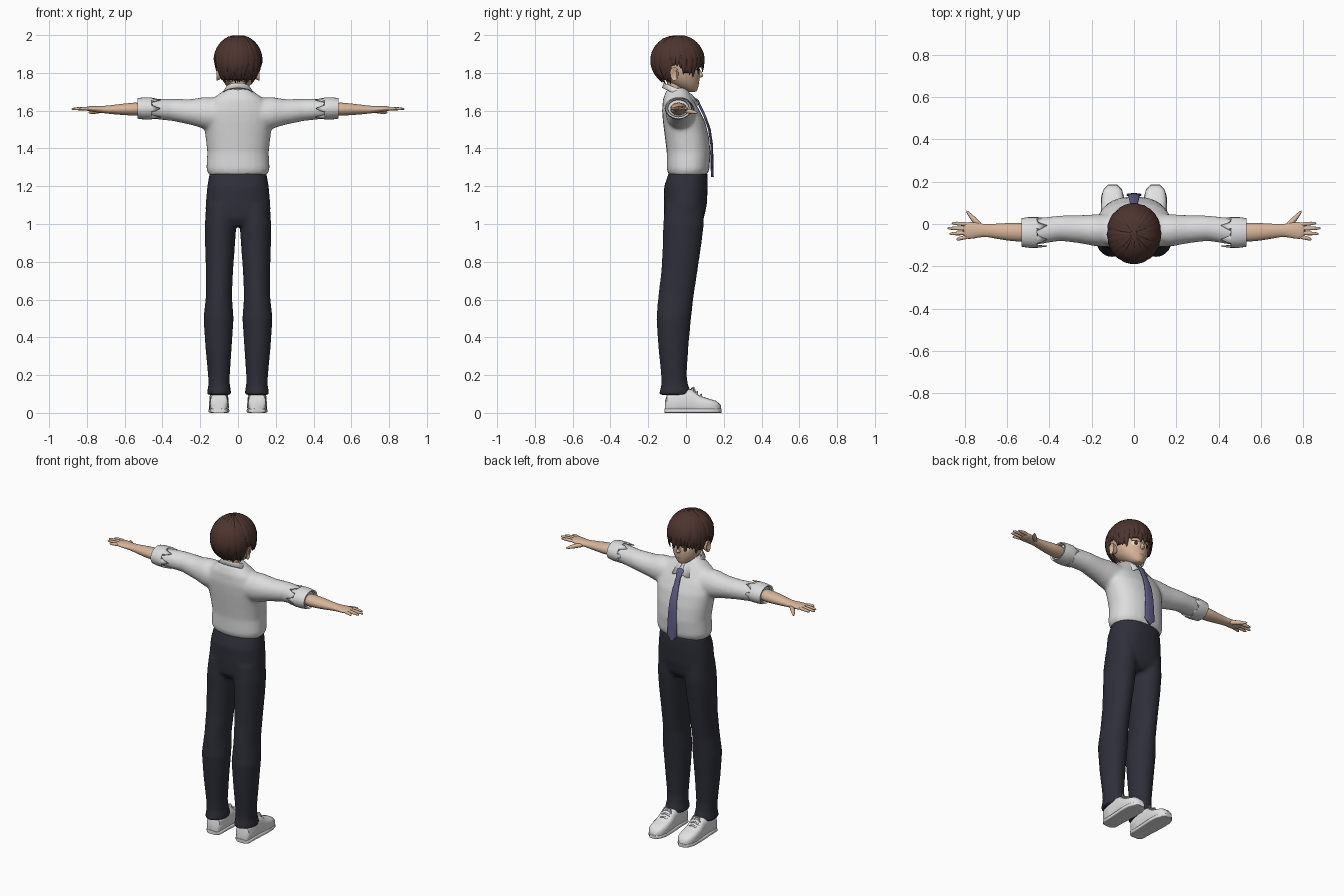
import bpy, bmesh, math, random
from mathutils import Vector

random.seed(4)
if "Cube" in bpy.data.objects:
    bpy.data.objects.remove(bpy.data.objects["Cube"])


def material(name, rgb):
    mat = bpy.data.materials.new(name)
    mat.use_nodes = True
    mat.diffuse_color = (*rgb, 1)
    mat.node_tree.nodes["Principled BSDF"].inputs["Base Color"].default_value = (*rgb, 1)
    return mat


SKIN = material("skin", (.68, .46, .32))
HAIR = material("brown hair", (.075, .035, .028))
SHIRT = material("white shirt", (.72, .72, .73))
TROUSER = material("dark trousers", (.027, .028, .04))
TIE = material("purple tie", (.12, .11, .25))
SHOE = material("white shoe", (.76, .76, .76))
EYE = material("eye white", (.8, .8, .8))
IRIS = material("dark brown", (.05, .02, .015))
LIP = material("lip", (.4, .17, .13))


def finish(bm, name, mat, mirror=False, subsurf=0, voxel=0, solid=0, angle=50):
    """Turn a bmesh into a smooth object with the usual modifiers."""
    bmesh.ops.recalc_face_normals(bm, faces=bm.faces)
    mesh = bpy.data.meshes.new(name)
    bm.to_mesh(mesh)
    bm.free()
    mesh.materials.append(mat)
    for poly in mesh.polygons:
        poly.use_smooth = True
    mesh.set_sharp_from_angle(angle=math.radians(angle))
    obj = bpy.data.objects.new(name, mesh)
    bpy.context.collection.objects.link(obj)
    if solid:
        mod = obj.modifiers.new("thickness", 'SOLIDIFY')
        mod.thickness, mod.offset = solid, 0
    if subsurf:
        mod = obj.modifiers.new("smooth", 'SUBSURF')
        mod.levels = mod.render_levels = subsurf
    if mirror:
        mod = obj.modifiers.new("mirror", 'MIRROR')
        mod.use_mirror_merge = False
    if voxel:
        mod = obj.modifiers.new("fuse", 'REMESH')
        mod.mode, mod.voxel_size, mod.use_smooth_shade = 'VOXEL', voxel, True
        mod = obj.modifiers.new("relax", 'SMOOTH')
        mod.factor, mod.iterations = .5, 8
    return obj


def skin_rings(bm, rings, caps=True, closed=True):
    """Bridge rows of points into a surface."""
    rows = [[bm.verts.new(p) for p in ring] for ring in rings]
    n = len(rows[0])
    for a, b in zip(rows, rows[1:]):
        for i in range(n if closed else n - 1):
            j = (i + 1) % n
            bm.faces.new((a[i], a[j], b[j], b[i]))
    if caps:
        bm.faces.new(rows[0])
        bm.faces.new(rows[-1])


def oval(centre, u, v, n=24, power=2.0):
    """Superellipse ring spanned by the half axes u and v."""
    pts = []
    for i in range(n):
        c, s = math.cos(math.tau * i / n), math.sin(math.tau * i / n)
        e = 2 / power
        pts.append(centre + u * math.copysign(abs(c) ** e, c) + v * math.copysign(abs(s) ** e, s))
    return pts


def upright(bm, rows, n=24, power=2.0):
    """Loft along z; rows are z, x, y, half width, half depth."""
    skin_rings(bm, [oval(Vector((x, y, z)), Vector((w, 0, 0)), Vector((0, d, 0)), n, power)
                    for z, x, y, w, d in rows])


def sideways(bm, rows, n=24, power=2.0):
    """Loft along x; rows are x, y, z, half depth, half height."""
    skin_rings(bm, [oval(Vector((x, y, z)), Vector((0, d, 0)), Vector((0, 0, h)), n, power)
                    for x, y, z, d, h in rows])


def tube(bm, points, radii, n=8):
    """Round tapering tube through points."""
    points = [Vector(p) for p in points]
    rings = []
    for i, p in enumerate(points):
        t = points[min(i + 1, len(points) - 1)] - points[max(i - 1, 0)]
        u = t.cross(Vector((0, 0, 1))).normalized()
        rings.append(oval(p, u * radii[i], u.cross(t).normalized() * radii[i], n))
    skin_rings(bm, rings)


# Shirt: torso and sleeves fused into one smooth surface
bm = bmesh.new()
upright(bm, [(1.26, 0, .01, .155, .102), (1.29, 0, .011, .168, .113), (1.38, 0, .014, .163, .116),
             (1.46, 0, .005, .172, .117), (1.54, 0, -.01, .183, .112), (1.6, 0, -.027, .18, .1),
             (1.66, 0, -.042, .14, .08), (1.7, 0, -.045, .085, .062), (1.72, 0, -.045, .06, .045)],
        power=2.3)
sideways(bm, [(.05, -.03, 1.575, .08, .09), (.18, -.03, 1.588, .076, .084),
              (.25, -.025, 1.593, .067, .068), (.35, -.02, 1.604, .06, .058),
              (.46, -.035, 1.61, .063, .053), (.52, -.04, 1.61, .06, .046)])
finish(bm, "shirt", SHIRT, mirror=True, voxel=.01)

# Rolled cuffs with a jagged fold
bm = bmesh.new()
rings = []
for x, swell in ((.44, .96), (.46, 1.05), (.5, 1.04), (.53, .98), (.525, .85)):
    ring = oval(Vector((x, -.04, 1.612)), Vector((0, .067 * swell, 0)), Vector((0, 0, .054 * swell)))
    if x < .45:
        for i, p in enumerate(ring):
            p.x += (-.03, .0, .035, .01)[i % 4]
    rings.append(ring)
skin_rings(bm, rings, caps=False)
finish(bm, "sleeve_cuffs", SHIRT, mirror=True, solid=.005)

# Folded collar with two pointed wings, open at the front
bm = bmesh.new()
rings = [[], [], []]
for i in range(41):
    a = math.radians(8 + 344 * i / 40)
    c, s = math.cos(a), math.sin(a)
    wing = max(0, 1 - abs(min(a, math.tau - a) - .5) / .45)
    flare = 1 + .45 * max(0, c)
    rings[0].append((.056 * s, -.045 + .055 * c, 1.69 - .03 * c))
    rings[1].append((.066 * s, -.045 + .066 * c * (1 + .1 * flare), 1.715 - .03 * c))
    rings[2].append((.084 * s * flare, -.045 + .08 * c * flare, 1.685 - .035 * c - .035 * wing))
skin_rings(bm, rings, caps=False, closed=False)
finish(bm, "collar", SHIRT, solid=.005)

# Tie
bm = bmesh.new()
upright(bm, [(z, 0, y, w, .007) for z, y, w in
             ((1.665, .05, .02), (1.655, .06, .024), (1.62, .076, .015), (1.57, .1, .019),
              (1.5, .124, .025), (1.42, .136, .029), (1.34, .138, .033), (1.285, .138, .036),
              (1.25, .14, .004))], n=12, power=3)
finish(bm, "tie", TIE)

# Trousers: hips and legs fused
bm = bmesh.new()
upright(bm, [(1.275, 0, .012, .15, .102), (1.2, 0, 0, .163, .116), (1.1, 0, -.004, .172, .114),
             (1.03, 0, -.01, .172, .105), (.99, 0, -.01, .1, .08)], power=2.3)
upright(bm, [(1.1, .085, -.008, .082, .105), (1.0, .092, -.013, .084, .108), (.9, .095, -.02, .08, .103),
             (.75, .098, -.035, .072, .096), (.62, .101, -.053, .069, .094), (.5, .103, -.065, .08, .092),
             (.35, .103, -.067, .07, .08), (.2, .101, -.064, .058, .068), (.15, .1, -.06, .057, .071),
             (.095, .1, -.056, .066, .088)])
finish(bm, "trousers", TROUSER, mirror=True, voxel=.01)

# Shoes: uppers, soles and laces
bm = bmesh.new()
for grow, rows in ((0, ((-.112, .03, .06), (-.1, .045, .1), (-.03, .048, .13), (.03, .05, .125),
                        (.07, .052, .092), (.12, .053, .075), (.16, .045, .064), (.185, .02, .04))),
                   (.003, ((-.115, .028, .022), (-.1, .044, .022), (-.03, .046, .022), (.07, .052, .022),
                           (.13, .051, .022), (.165, .04, .022), (.187, .018, .022)))):
    skin_rings(bm, [oval(Vector((.101, y, h / 2)), Vector((w + grow, 0, 0)), Vector((0, 0, h / 2)),
                         power=3 if not grow else 6) for y, w, h in rows])
for k in range(3):
    y, z = .035 + .02 * k, .122 - .014 * k
    tube(bm, [(.07, y, z - .012), (.1, y + .005, z + .003), (.132, y, z - .012)], [.005] * 3)
for side in (-1, 1):
    tube(bm, [(.1, .03, .13), (.1 + side * .02, .04, .135), (.1 + side * .03, .05, .11)], [.004] * 3)
finish(bm, "shoes", SHOE, mirror=True)

# Forearms with hands
bm = bmesh.new()
sideways(bm, [(.48, -.04, 1.61, .05, .04), (.6, -.038, 1.607, .043, .032), (.7, -.03, 1.605, .028, .02),
              (.73, -.03, 1.607, .034, .018), (.78, -.03, 1.61, .043, .015), (.81, -.032, 1.611, .036, .01)])
for y, tip_x, tip_y in ((-.002, .862, .004), (-.022, .882, -.02), (-.042, .872, -.046), (-.06, .84, -.073)):
    tube(bm, [(.78, y, 1.61), (.82, (y + tip_y) / 2, 1.612), (tip_x - .008, tip_y, 1.609), (tip_x, tip_y, 1.608)],
         [.011, .0105, .008, .003])
tube(bm, [(.715, -.02, 1.602), (.75, .014, 1.597), (.775, .042, 1.592), (.792, .064, 1.589)],
     [.014, .015, .011, .004])
finish(bm, "arms_and_hands", SKIN, mirror=True, subsurf=1)

# Neck, head and nose
bm = bmesh.new()
upright(bm, [(1.62, 0, -.045, .05, .045), (1.69, 0, -.05, .045, .045), (1.77, 0, -.055, .046, .048)])
finish(bm, "neck", SKIN)
bm = bmesh.new()
upright(bm, [(1.698, 0, .034, .02, .022), (1.712, 0, .015, .042, .047), (1.745, 0, -.01, .076, .081),
             (1.78, 0, -.026, .092, .099), (1.82, 0, -.036, .102, .108), (1.87, 0, -.042, .106, .118),
             (1.92, 0, -.045, .1, .112), (1.96, 0, -.045, .075, .085), (1.98, 0, -.045, .03, .035)])
head = finish(bm, "head", SKIN, subsurf=1)
bm = bmesh.new()
upright(bm, [(1.822, 0, .066, .005, .006), (1.795, 0, .074, .01, .014), (1.783, 0, .078, .012, .017),
             (1.774, 0, .068, .008, .01)], n=12)
finish(bm, "nose", SKIN, subsurf=1)

# Ears
bm = bmesh.new()
skin_rings(bm, [oval(Vector((x, -.056 - g, 1.795)), Vector((0, d, 0)), Vector((0, 0, h)), 16)
                for x, g, d, h in ((.088, 0, .014, .024), (.106, .004, .02, .034), (.114, .006, .021, .036),
                                   (.114, .006, .015, .028), (.107, .004, .01, .02))])
finish(bm, "ears", SKIN, mirror=True)


def face_plate(name, mat, x, z, w, h, lift, mirror=True):
    """Thin oval wrapped onto the face."""
    bm = bmesh.new()
    skin_rings(bm, [oval(Vector((x, .12, z)), Vector((w * f, 0, 0)), Vector((0, 0, h * f)))
                    for f in (1, .6, .2)], caps=False)
    bm.faces.new([v for v in bm.verts][-24:])
    obj = finish(bm, name, mat)
    wrap = obj.modifiers.new("wrap", 'SHRINKWRAP')
    wrap.target, wrap.wrap_method, wrap.offset = head, 'PROJECT', lift
    wrap.use_project_y, wrap.use_negative_direction, wrap.use_positive_direction = True, True, False
    if mirror:
        obj.modifiers.new("mirror", 'MIRROR').use_mirror_merge = False


# Face details
face_plate("eye_whites", EYE, .041, 1.803, .02, .014, .002)
face_plate("irises", IRIS, .04, 1.803, .01, .013, .004)
face_plate("lashes", IRIS, .042, 1.817, .023, .004, .005)
face_plate("mouth", LIP, 0, 1.742, .018, .0025, .002, mirror=False)


def hair_end(a):
    """Height of the hair edge by angle from the face."""
    deg = abs(math.degrees((a + math.pi) % math.tau - math.pi))
    return 1.815 if deg < 52 else 1.785 if deg < 76 else 1.83 if deg < 108 else 1.75


def scalp(a, t, end, lift=0.0):
    """Point on the hair shell, from crown to edge."""
    arc = .128 * math.pi / 2
    s = t * (arc + 1.865 - end)
    theta = min(s, arc) / .128
    d = max(0, s - arc)
    r = math.sin(theta) * (1 - (.24 - .16 * math.cos(a)) * (d / .115) ** 2)
    return Vector(((.119 + lift) * r * math.sin(a), -.045 + (.134 + lift) * r * math.cos(a),
                   1.865 + (.127 + lift) * math.cos(theta) - d))


# Hair: a cap under two layers of tapering locks
bm = bmesh.new()
skin_rings(bm, [[scalp(math.tau * i / 48, t / 12, hair_end(math.tau * i / 48) + .015) for i in range(48)]
                for t in range(1, 13)], caps=False)
bm.faces.new(list(bm.verts)[:48])
finish(bm, "hair_cap", HAIR, solid=.008)
bm = bmesh.new()
COUNT = 26
for layer in range(2):
    for k in range(COUNT):
        a = math.tau * (k + layer / 2) / COUNT + random.uniform(-.05, .05)
        end = hair_end(a) + random.uniform(-.012, .012) + .012 * layer
        sweep = random.uniform(-.12, .12)
        rings = []
        for i in range(11):
            t = .06 + .94 * i / 10
            ang = a + sweep * t * t
            p = scalp(ang, t, end, .002 + .003 * layer)
            side = Vector((math.cos(ang), -math.sin(ang), 0))
            along = scalp(ang, t + .02, end) - scalp(ang, t - .02, end)
            out = side.cross(along).normalized()
            width = .025 * max(.04, math.sin(math.pi * t ** 1.25)) ** .8
            rings.append(oval(p, side * width, out * min(.006, width * .5), 8))
        skin_rings(bm, rings)
finish(bm, "hair_locks", HAIR)
